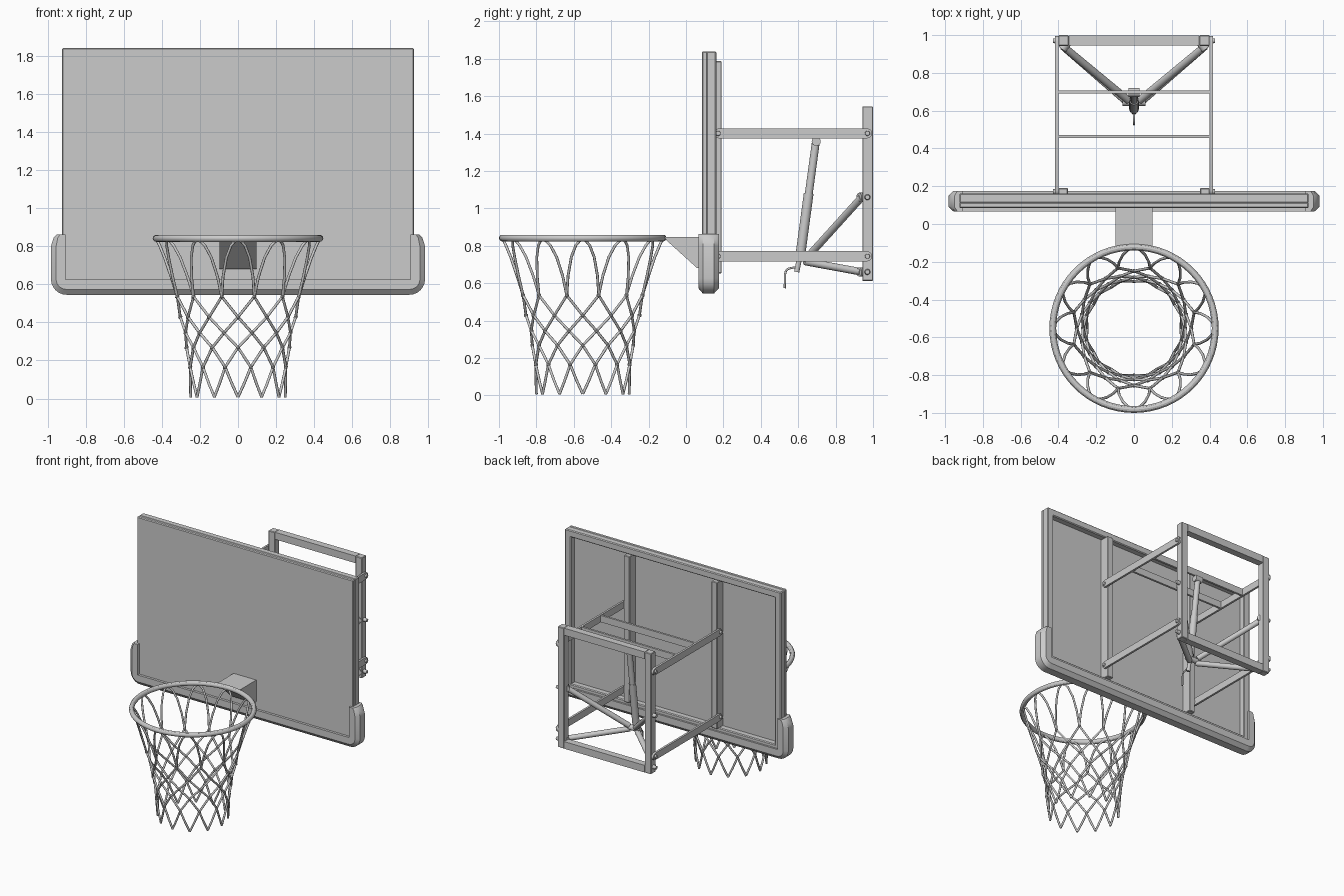
import bpy, bmesh, math
from mathutils import Vector

if "Cube" in bpy.data.objects:
    bpy.data.objects.remove(bpy.data.objects["Cube"])


def finish(name, bm, smooth=False, bevel=0):
    bmesh.ops.recalc_face_normals(bm, faces=bm.faces)
    me = bpy.data.meshes.new(name)
    bm.to_mesh(me)
    bm.free()
    ob = bpy.data.objects.new(name, me)
    bpy.context.collection.objects.link(ob)
    if bevel:
        m = ob.modifiers.new("bevel", 'BEVEL')
        m.width, m.segments, m.limit_method = bevel, 1, 'ANGLE'
    if smooth:
        bpy.ops.object.select_all(action='DESELECT')
        ob.select_set(True)
        bpy.context.view_layer.objects.active = ob
        bpy.ops.object.shade_smooth_by_angle(angle=math.radians(40))
    return ob


def box(name, x, y, z, bevel=0):
    bm = bmesh.new()
    bmesh.ops.create_cube(bm, size=1)
    for v in bm.verts:
        v.co = [(r[0] + r[1]) / 2 + c * (r[1] - r[0]) for r, c in zip((x, y, z), v.co)]
    return finish(name, bm, bevel=bevel)


def prism(name, yz, x0, x1, smooth=False):
    """Extrude a side outline along x."""
    bm = bmesh.new()
    f = bm.faces.new([bm.verts.new((x0, y, z)) for y, z in yz])
    ext = bmesh.ops.extrude_face_region(bm, geom=[f])["geom"]
    for v in ext:
        if isinstance(v, bmesh.types.BMVert):
            v.co.x = x1
    return finish(name, bm, smooth)


def rod(name, a, b, r, r2=None, seg=16):
    a, b = Vector(a), Vector(b)
    bm = bmesh.new()
    bmesh.ops.create_cone(bm, cap_ends=True, segments=seg, radius1=r,
                          radius2=r if r2 is None else r2, depth=(b - a).length)
    q = (b - a).to_track_quat('Z', 'Y')
    for v in bm.verts:
        v.co = q @ v.co + (a + b) / 2
    return finish(name, bm, True)


def tube(name, paths, r, res=2):
    cu = bpy.data.curves.new(name, 'CURVE')
    cu.dimensions, cu.bevel_depth, cu.bevel_resolution = '3D', r, res
    cu.use_fill_caps = True
    for pts in paths:
        sp = cu.splines.new('POLY')
        sp.points.add(len(pts) - 1)
        for p, co in zip(sp.points, pts):
            p.co = (*co, 1)
        sp.use_smooth = True
    ob = bpy.data.objects.new(name, cu)
    bpy.context.collection.objects.link(ob)
    return ob


# Backboard: thin panel with a raised frame behind it
box("backboard_panel", (-.925, .925), (.085, .115), (.59, 1.84), .006)
box("board_frame_top", (-.925, .925), (.11, .162), (1.787, 1.84), .006)
box("board_frame_bottom", (-.925, .925), (.11, .162), (.59, .652), .006)
for s in (-1, 1):
    x0, x1 = sorted((s * .872, s * .925))
    box("board_frame_side", (x0, x1), (.11, .162), (.6, 1.835), .006)
    x0, x1 = sorted((s * .35, s * .4))
    box("mounting_rail", (x0, x1), (.114, .19), (.652, 1.787), .004)

# Edge padding: chamfered section swept round the lower edge
half = [((.905, .862), (.95, .862)), ((.905, .845), (.968, .845)), ((.905, .8), (.982, .8))]
for i in range(7):
    a = math.radians(-15 * i)
    half.append(((.905, .626), (.9 + .082 * math.cos(a), .627 + .082 * math.sin(a))))
path = half + [((-i[0], i[1]), (-o[0], o[1])) for i, o in reversed(half)]
section = [(0, .066), (.65, .066), (1, .09), (1, .15), (.65, .176), (0, .176)]
bm = bmesh.new()
rings = [[bm.verts.new((i[0] + (o[0] - i[0]) * t, y, i[1] + (o[1] - i[1]) * t))
          for t, y in section] for i, o in path]
for A, B in zip(rings, rings[1:]):
    for k in range(6):
        j = (k + 1) % 6
        bm.faces.new((A[k], A[j], B[j], B[k]))
bm.faces.new(rings[0])
bm.faces.new(rings[-1])
bmesh.ops.remove_doubles(bm, verts=bm.verts, dist=1e-5)
finish("edge_padding", bm, True)

# Rim and its bracket
RY, RZ, RR = -.552, .841, .43
bpy.ops.mesh.primitive_torus_add(major_radius=RR, minor_radius=.018, major_segments=64,
                                 minor_segments=12, location=(0, RY, RZ))
rim = bpy.context.object
rim.name = "rim"
bpy.ops.object.shade_smooth_by_angle()
prism("rim_bracket", [(-.118, .848), (.087, .848), (.087, .68), (.06, .68), (-.1, .825)],
      -.097, .097)

# Net: crossing strands, 12 loops; (step round, radius, height)
strand = [(0, .248, .008), (.25, .252, .08), (.5, .26, .165), (1, .27, .268), (1.5, .285, .345),
          (2, .303, .428), (2.5, .33, .535), (2.58, .36, .64), (2.7, .39, .74),
          (2.83, .413, .803), (2.92, .422, .825), (3, .425, .833)]


def polar(step, r, z):
    a = step * math.pi / 6 - math.pi / 2
    return (r * math.cos(a), RY + r * math.sin(a), z)


tube("net_strands", [[polar(k + s * t, r, z) for t, r, z in strand]
                     for k in range(12) for s in (-1, 1)], .0075)
bm = bmesh.new()
for t, r, z in strand:
    if t in (.5, 1, 1.5, 2, 2.5):
        for k in range(12):
            res = bmesh.ops.create_icosphere(bm, subdivisions=1, radius=.0125)
            bmesh.ops.translate(bm, verts=res["verts"], vec=polar(k + t, r, z))
finish("net_knots", bm, True)

# Wall frame
for s in (-1, 1):
    x0, x1 = sorted((s * .345, s * .4))
    box("wall_frame_side", (x0, x1), (.943, 1), (.612, 1.545), .004)
for z in (.612, 1.49):
    box("wall_frame_bar", (-.345, .345), (.945, .998), (z, z + .055))


# Swing arms with round ends, and bolts
def bolt(s, y, z):
    rod("bolt", (s * .39, y, z), (s * .428, y, z), .017, .012)


for s in (-1, 1):
    for z in (.744, 1.401):
        ends = []
        for yc, a0 in ((.178, 90), (.968, -90)):
            ends += [(yc + .027 * math.cos(math.radians(a0 + d)),
                      z + .027 * math.sin(math.radians(a0 + d))) for d in range(0, 181, 30)]
        prism("swing_arm", ends, s * .401, s * .417, True)
        bolt(s, .172, z)
        bolt(s, .97, z)
    for z in (.66, 1.06):
        bolt(s, .97, z)

# Cross bars between the upper arms
for y in (.463, .698):
    box("cross_bar", (-.402, .402), (y - .008, y + .008), (1.375, 1.427))

# Height adjuster: diagonal struts, actuator and crank handle
for s in (-1, 1):
    for z, end in ((1.06, (s * .03, .655, .745)), (.66, (s * .03, .64, .715))):
        rod("strut", (s * .375, .94, z), end, .02)
        rod("strut_lug", (s * .35, .965, z), (s * .38, .925, z), .024)
rod("pivot_pin", (-.06, .645, .73), (.06, .645, .73), .02)
rod("actuator_tube", (0, .654, 1.06), (0, .695, 1.36), .021)
rod("actuator_sleeve", (0, .61, .74), (0, .656, 1.08), .026)
rod("actuator_pivot", (-.03, .696, 1.358), (.03, .696, 1.358), .024)
rod("actuator_screw", (0, .592, .66), (0, .612, .76), .014)
tube("crank_handle", [[(0, .592, .667), (0, .58, .685), (0, .548, .678), (0, .535, .668),
                       (0, .53, .65), (0, .528, .573)]], .006)
